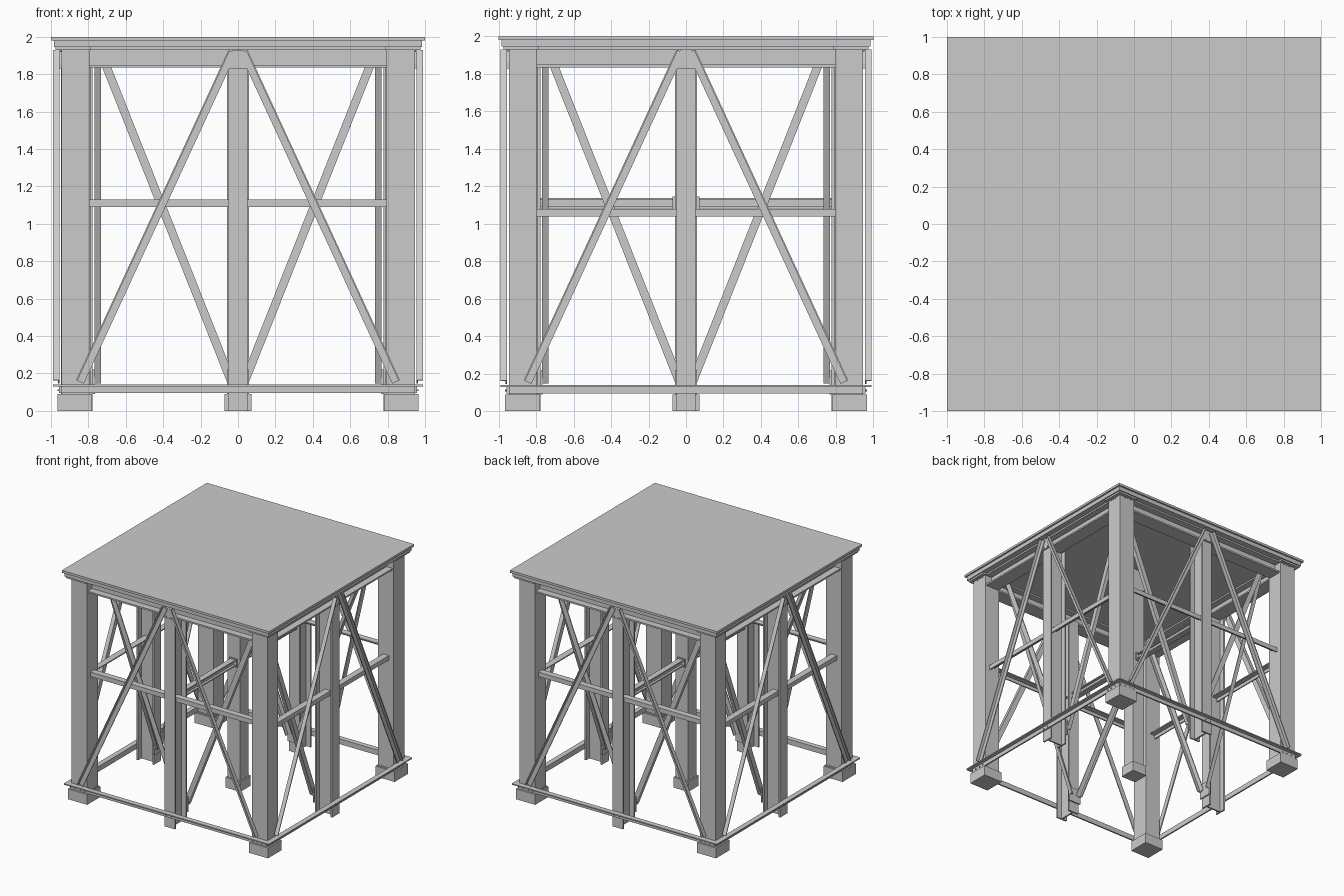
import bpy, bmesh, math
from mathutils import Vector, Matrix

if "Cube" in bpy.data.objects:
    bpy.data.objects.remove(bpy.data.objects["Cube"])


def prism(name, prof, p0, p1, out, rot):
    """Extrude a closed profile (u = sideways, v = along 'out') from p0 to p1, then turn about z."""
    p0, p1 = Vector(p0), Vector(p1)
    d = (p1 - p0).normalized()
    v = Vector(out)
    v = (v - d * v.dot(d)).normalized()
    u = v.cross(d)
    R = Matrix.Rotation(rot, 3, 'Z')
    bm = bmesh.new()
    ends = [[bm.verts.new(R @ (p + u * a + v * b)) for a, b in prof] for p in (p0, p1)]
    n = len(prof)
    bm.faces.new(ends[0])
    bm.faces.new(ends[1][::-1])
    for i in range(n):
        j = (i + 1) % n
        bm.faces.new((ends[0][i], ends[1][i], ends[1][j], ends[0][j]))
    bmesh.ops.recalc_face_normals(bm, faces=bm.faces)
    me = bpy.data.meshes.new(name)
    bm.to_mesh(me)
    bm.free()
    ob = bpy.data.objects.new(name, me)
    bpy.context.collection.objects.link(ob)
    return ob


def rect(w, h):
    return [(-w / 2, -h / 2), (w / 2, -h / 2), (w / 2, h / 2), (-w / 2, h / 2)]


def box(name, x0, x1, y0, y1, z0, z1, rot=0):
    c = ((x0 + x1) / 2, (y0 + y1) / 2)
    return prism(name, rect(x1 - x0, y1 - y0), (*c, z0), (*c, z1), (0, 1, 0), rot)


def h_section(w, h, t):
    a, b, s = w / 2, h / 2, t / 2
    half = [(-a, -b), (a, -b), (a, -b + t), (s, -b + t), (s, b - t), (a, b - t)]
    return half + [(-x, -y) for x, y in half]


def angle(w, h, t, side):
    # flat leg on v = 0, second leg standing at one edge
    return [(side * x, y) for x, y in
            [(-w / 2, 0), (w / 2, 0), (w / 2, h), (w / 2 - t, h), (w / 2 - t, t), (-w / 2, t)]]


def bolt(x, y, z, rot):
    hexa = [(0.006 * math.cos(k * math.pi / 3), 0.006 * math.sin(k * math.pi / 3)) for k in range(6)]
    prism("bolt", hexa, (x, y, z), (x, y - 0.008, z), (0, 0, 1), rot)


# deck slab with a slightly recessed lower layer
box("deck_top", -1, 1, -1, 1, 1.98, 2.0)
box("deck_base", -0.985, 0.985, -0.985, 0.985, 1.945, 1.98)

# centre column and its footing
box("centre_column", -0.06, 0.06, -0.06, 0.06, 0.09, 1.945)
box("centre_footing", -0.072, 0.072, -0.072, 0.072, 0, 0.09)

# inner tie beams from the front and back middle columns to the centre
for k in (0, math.pi):
    prism("inner_tie_beam", h_section(0.05, 0.055, 0.01), (0, -0.78, 1.11), (0, -0.06, 1.11), (0, 0, 1), k)
    box("tie_end_plate", -0.035, 0.035, -0.072, -0.06, 1.075, 1.145, k)

# four identical sides, built at the front and turned about z
for i in range(4):
    r = i * math.pi / 2
    # corner column, cap, base plate and footing
    box("corner_column", -0.945, -0.795, -0.945, -0.795, 0.10, 1.93, r)
    box("column_cap", -0.975, -0.785, -0.975, -0.785, 1.93, 1.945, r)
    box("corner_footing", -0.965, -0.78, -0.965, -0.78, 0, 0.09, r)
    box("base_plate", -0.945, -0.79, -0.945, -0.79, 0.09, 0.10, r)
    # middle column
    prism("middle_column", h_section(0.10, 0.165, 0.014), (0, -0.86, 0), (0, -0.86, 1.84), (0, 1, 0), r)
    # top beam
    prism("top_beam", h_section(0.13, 0.11, 0.014), (-0.795, -0.87, 1.89), (0.795, -0.87, 1.89), (0, 0, 1), r)
    # bottom rail: upright leg plus top leg reaching outwards
    box("bottom_rail_web", -0.945, 0.945, -0.958, -0.945, 0.095, 0.14, r)
    box("bottom_rail_flange", -0.985, 0.985, -0.99, -0.945, 0.13, 0.14, r)
    # mid-height rails, lower on the left and right sides
    z = 1.11 if i % 2 == 0 else 1.06
    for a, b in ((-0.795, -0.007), (0.007, 0.795)):
        box("mid_rail_flange", a, b, -0.90, -0.845, z + 0.01, z + 0.02, r)
        box("mid_rail_web", a, b, -0.90, -0.89, z - 0.02, z + 0.01, r)
    # apex and foot connection plates
    prism("apex_plate", [(-0.055, -0.05), (0.055, -0.05), (0.055, -0.02), (0.03, 0.05), (-0.03, 0.05), (-0.055, -0.02)],
          (0, -0.955, 1.88), (0, -0.943, 1.88), (0, 0, 1), r)
    box("foot_plate", -0.06, 0.06, -0.777, -0.765, 0.09, 0.22, r)
    for x in (-0.025, 0.025):
        for zz in (1.84, 1.905):
            bolt(x, -0.954, zz, r)
        bolt(x, -0.957, 0.11, r)
    for s in (-1, 1):
        # outer brace: apex at the top, feet at the corners
        prism("outer_brace", angle(0.045, 0.035, 0.008, s), (s * 0.03, -0.955, 1.92), (s * 0.845, -0.955, 0.155),
              (0, -1, 0), r)
        # inner brace: foot at the middle column, heads at the corners
        prism("inner_brace", angle(0.045, 0.035, 0.008, s), (s * 0.035, -0.768, 0.155), (s * 0.735, -0.768, 1.92),
              (0, 1, 0), r)
        for x in (0.81, 0.85, 0.90):
            bolt(s * x, -0.957, 0.11, r)
        for x in (0.83, 0.86, 0.89):
            bolt(s * x, -0.944, 1.925, r)
